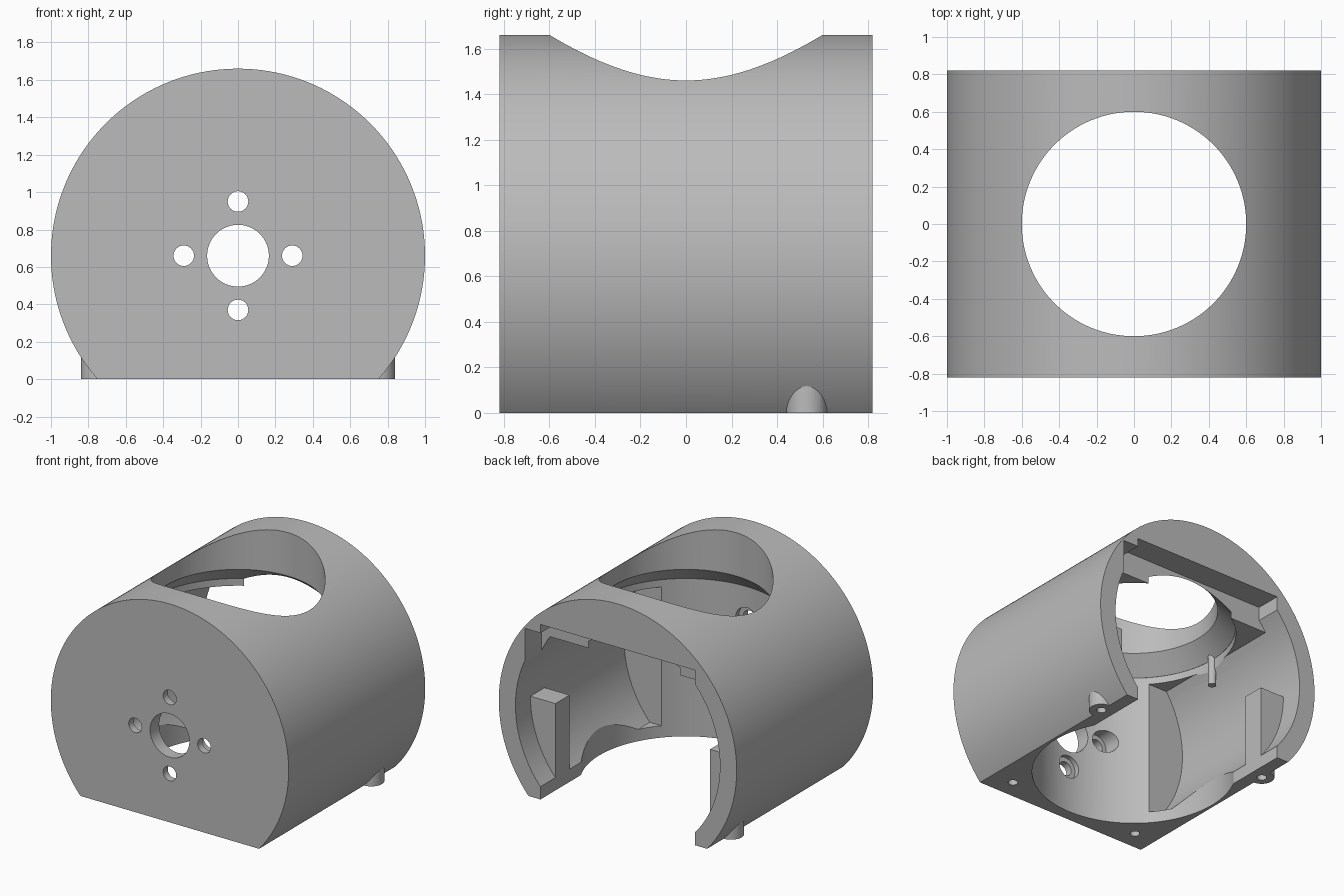
import bpy
import math

cube = bpy.data.objects.get("Cube")
if cube:
    bpy.data.objects.remove(cube, do_unlink=True)

AXIS_Z = 0.66      # height of the barrel axis
BACK = 0.82        # half length of the barrel
BORE = 0.86        # radius of the horizontal bore
WELL = 0.73        # radius of the vertical well

grey = bpy.data.materials.new("plain grey")
grey.use_nodes = True
grey.diffuse_color = (0.5, 0.5, 0.5, 1)
grey.node_tree.nodes["Principled BSDF"].inputs["Base Color"].default_value = (0.5, 0.5, 0.5, 1)


def finish(name):
    ob = bpy.context.object
    ob.name = name
    ob.data.materials.append(grey)
    return ob


def box(name, x, y, z):
    """Box from three (low, high) ranges."""
    bpy.ops.mesh.primitive_cube_add(size=1, location=[sum(r) / 2 for r in (x, y, z)])
    ob = finish(name)
    ob.scale = [r[1] - r[0] for r in (x, y, z)]
    bpy.ops.object.transform_apply(location=False, rotation=False, scale=True)
    return ob


def barrel(name, radius, y, x=0, z=AXIS_Z, sides=128):
    """Cylinder along y."""
    bpy.ops.mesh.primitive_cylinder_add(
        vertices=sides, radius=radius, depth=y[1] - y[0],
        location=(x, sum(y) / 2, z), rotation=(math.pi / 2, 0, 0))
    return finish(name)


def post(name, radius, z, x=0, y=0, sides=128, top=None):
    """Upright cylinder or cone."""
    bpy.ops.mesh.primitive_cone_add(
        vertices=sides, radius1=radius, radius2=radius if top is None else top,
        depth=z[1] - z[0], location=(x, y, sum(z) / 2))
    return finish(name)


def combine(target, other, operation):
    """Apply a boolean and discard the helper."""
    other.hide_render = True
    mod = target.modifiers.new("cut", 'BOOLEAN')
    mod.operation = operation
    mod.solver = 'EXACT'
    mod.object = other
    bpy.context.view_layer.objects.active = target
    bpy.ops.object.modifier_apply(modifier=mod.name)
    bpy.data.objects.remove(other, do_unlink=True)


def cut(target, other):
    combine(target, other, 'DIFFERENCE')


# Barrel with a flat base
housing = barrel("housing", 1, (-BACK, BACK), sides=192)
cut(housing, box("base_cut", (-2, 2), (-2, 2), (-1, 0)))

# Round feet on both sides near the back
for side in (-1, 1):
    combine(housing, post("foot", 0.09, (0, 0.13), side * 0.75, 0.53, 32), 'UNION')

# Upright well, its sloped shoulder and the top opening
cut(housing, post("well", WELL, (-0.2, 1.2)))
cut(housing, post("shoulder", WELL, (1.199, 1.33), top=0.6))
cut(housing, post("top_opening", 0.6, (1.32, 2)))

# Horizontal bore, flattened above and below
bore = barrel("bore", BORE, (-0.485, 0.63))
combine(bore, box("bore_limit", (-1, 1), (-1, 1), (0.09, 1.145)), 'INTERSECT')
cut(housing, bore)

# Rear doorway with a bore-shaped recess and a side slot
recess = barrel("rear_recess", BORE, (0.62, 1))
combine(recess, box("recess_limit", (-1, 1), (0, 2), (0.09, 1.25)), 'INTERSECT')
cut(housing, recess)
cut(housing, box("doorway", (-0.65, 0.65), (0.62, 1), (-0.1, 1.33)))
cut(housing, box("floor_gap", (-0.65, 0.65), (0, 0.7), (-0.1, 0.4)))
cut(housing, box("side_slot", (0, 0.78), (0.62, 1), (1.0, 1.265)))

# Inner pillars beside the doorway
for side in (-1, 1):
    xs = sorted((side * 0.65, side * 0.95))
    pillar = box("pillar", xs, (0.47, 0.64), (0.08, 0.66))
    combine(pillar, barrel("pillar_limit", 0.9, (0, 1)), 'INTERSECT')
    combine(housing, pillar, 'UNION')

# Front shaft hole and four counterbored bolt holes
cut(housing, barrel("shaft_hole", 0.165, (-1, -0.5), sides=64))
for i in range(4):
    a = i * math.pi / 2
    x, z = 0.29 * math.cos(a), AXIS_Z + 0.29 * math.sin(a)
    cut(housing, barrel("bolt_hole", 0.055, (-1, -0.5), x, z, 32))
    cut(housing, barrel("counterbore", 0.09, (-0.765, -0.5), x, z, 32))

# Screw holes in the base
for side in (-1, 1):
    for x, y in ((0.57, -0.67), (0.75, 0.53)):
        cut(housing, post("screw_hole", 0.035, (-0.1, 0.1), side * x, y, 24))

# Small pin hanging under the shoulder
combine(housing, post("pin", 0.03, (0.99, 1.25), -0.73, 0, 16), 'UNION')

# Smooth curved walls, crisp edges
bpy.ops.object.select_all(action='DESELECT')
housing.select_set(True)
bpy.context.view_layer.objects.active = housing
bpy.ops.object.transform_apply(location=True, rotation=True, scale=True)
bpy.ops.object.shade_smooth_by_angle(angle=math.radians(25))
